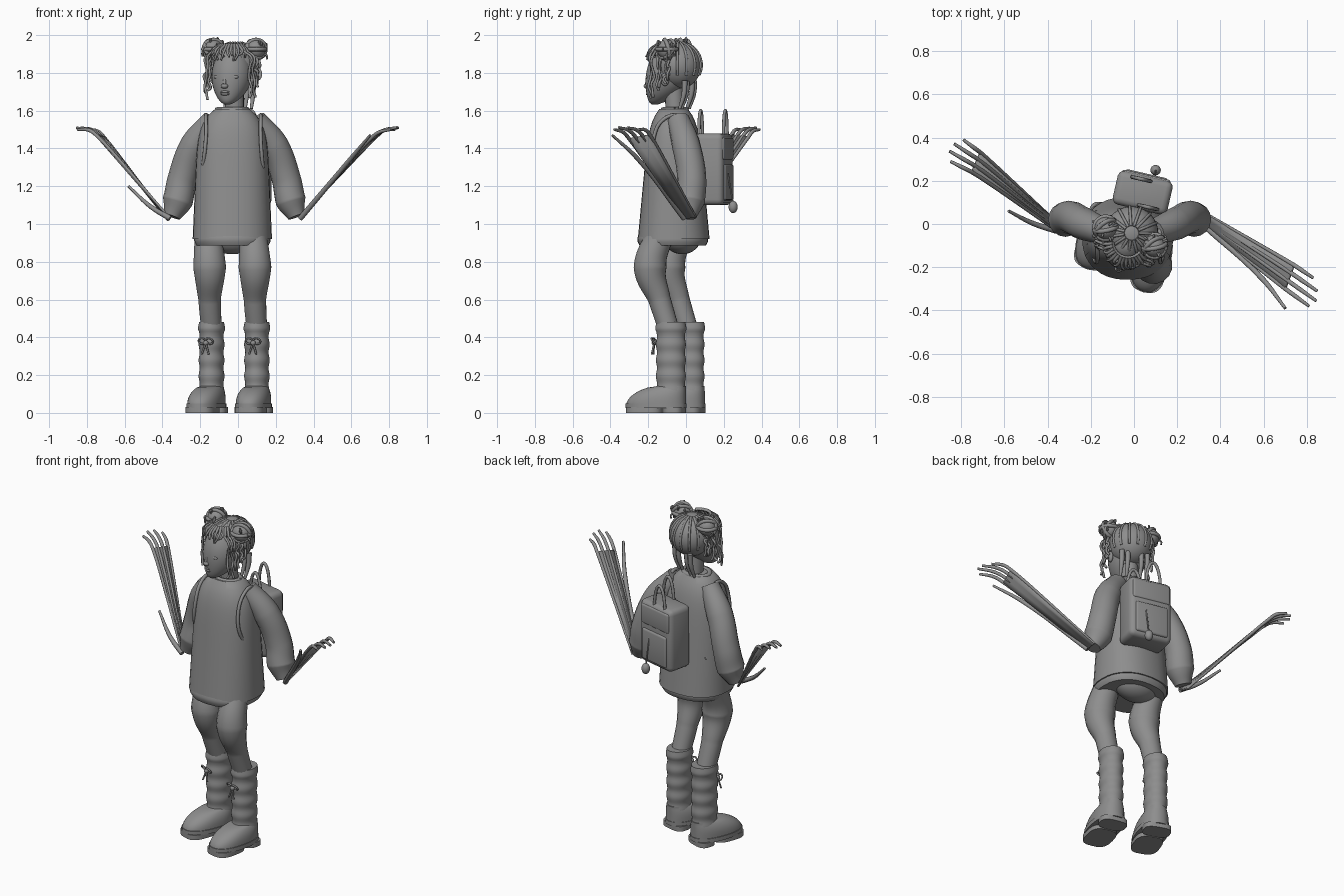
import bpy, bmesh, math, random
from math import sin, cos, pi, radians
from mathutils import Matrix, Vector

random.seed(4)
if "Cube" in bpy.data.objects:
    bpy.data.objects.remove(bpy.data.objects["Cube"])

grey = bpy.data.materials.new("clay_grey")
grey.use_nodes = True
colour = (.27, .27, .27, 1)
grey.diffuse_color = colour
grey.node_tree.nodes["Principled BSDF"].inputs["Base Color"].default_value = colour


def frame(x, y, z=0, yaw=0):
    return Matrix.Translation((x, y, z)) @ Matrix.Rotation(radians(yaw), 4, "Z")


def add_object(name, data):
    data.materials.append(grey)
    obj = bpy.data.objects.new(name, data)
    bpy.context.collection.objects.link(obj)
    return obj


def add_mesh(name, bm):
    bmesh.ops.recalc_face_normals(bm, faces=bm.faces)
    mesh = bpy.data.meshes.new(name)
    bm.to_mesh(mesh)
    bm.free()
    mesh.shade_smooth()
    mesh.set_sharp_from_angle(angle=radians(50))
    return add_object(name, mesh)


def loft(name, rings, mat=Matrix(), square=2, sides=32):
    """Stack rounded outlines, each given as height, centre x and y, radius x and y."""
    bm = bmesh.new()
    loops = []
    for height, centre_x, centre_y, radius_x, radius_y in rings:
        loop = []
        for i in range(sides):
            c, s = cos(2 * pi * i / sides), sin(2 * pi * i / sides)
            x = centre_x + radius_x * math.copysign(abs(c) ** (2 / square), c)
            y = centre_y + radius_y * math.copysign(abs(s) ** (2 / square), s)
            loop.append(bm.verts.new(mat @ Vector((x, y, height))))
        loops.append(loop)
    for low, high in zip(loops, loops[1:]):
        for i in range(sides):
            bm.faces.new((low[i - 1], low[i], high[i], high[i - 1]))
    bm.faces.new(loops[0])
    bm.faces.new(loops[-1])
    return add_mesh(name, bm)


def ball(name, centre, radii, mat=Matrix()):
    bm = bmesh.new()
    placed = mat @ Matrix.Translation(centre) @ Matrix.Diagonal((*radii, 1))
    bmesh.ops.create_uvsphere(bm, u_segments=24, v_segments=16, radius=1, matrix=placed)
    return add_mesh(name, bm)


def box(name, centre, size, bevel, mat=Matrix()):
    bm = bmesh.new()
    placed = mat @ Matrix.Translation(centre) @ Matrix.Diagonal((*size, 1))
    bmesh.ops.create_cube(bm, size=1, matrix=placed)
    bmesh.ops.bevel(bm, geom=bm.edges[:], offset=bevel, segments=3, profile=.5, affect="EDGES")
    return add_mesh(name, bm)


def tube(name, points, radii, mat=Matrix(), detail=2):
    """Round tube through the points; radii is one value or one value per point."""
    curve = bpy.data.curves.new(name, "CURVE")
    curve.dimensions = "3D"
    curve.bevel_depth, curve.bevel_resolution, curve.resolution_u = 1, detail, detail * 3
    curve.use_fill_caps = True
    spline = curve.splines.new("BEZIER")
    spline.bezier_points.add(len(points) - 1)
    for i, (knot, point) in enumerate(zip(spline.bezier_points, points)):
        knot.co = mat @ Vector(point)
        knot.handle_left_type = knot.handle_right_type = "AUTO"
        knot.radius = radii[i] if isinstance(radii, tuple) else radii
    return add_object(name, curve)


def arc(centre, across, along, start=0, end=360, steps=10):
    """Points on an ellipse spanned by two vectors."""
    angles = [radians(start + (end - start) * i / steps) for i in range(steps + 1)]
    return [Vector(centre) + Vector(across) * cos(a) + Vector(along) * sin(a) for a in angles]


# Sweater narrowing to the collar, hem band and the garment under it
sweater = []
for i in range(21):
    t = i / 20
    shoulder = t ** 10
    sweater.append((.92 + .69 * t, -.03, -.065, .21 - .03 * t - .09 * shoulder,
                    .19 - .065 * t - .05 * shoulder))
loft("sweater", sweater, square=2.3)
loft("hem_band", [(.885 + .02 * i, -.03, -.07, .195 + bulge, .18 + bulge)
                  for i, bulge in enumerate((-.005, .006, .008, 0))], square=2.3)
ball("inner_skirt", (-.03, -.02, .93), (.14, .1, .09))
tube("collar", arc((-.03, -.06, 1.605), (.08, 0, 0), (0, .06, 0)), .014)

# Sleeves, puffed towards the cuffs
for side, s in (("left", 1), ("right", -1)):
    sleeve = [(.11, -.04, 1.55), (.21, 0, 1.42), (.275, .03, 1.24), (.3, .02, 1.12), (.33, .01, 1.04)]
    tube(side + "_sleeve", sleeve, (.06, .075, .077, .08, .046), Matrix.Diagonal((s, 1, 1, 1)) @ frame(-.02 * s, 0),
         detail=6)


# Long thin hands: a webbed palm with faint tendons, four fingers and a thumb
def hand(side, cuff, knuckles, tips, thumb):
    cuff, knuckles, tips = [[Vector(p) for p in pair] for pair in (cuff, knuckles, tips)]
    bm = bmesh.new()
    rows = []
    for i in range(4):
        start, base, tip = [pair[0].lerp(pair[1], i / 3) for pair in (cuff, knuckles, tips)]
        tip += (tip - base) * .3 * sin(pi * i / 3)
        bend = base.lerp(tip, .4) + Vector((0, 0, .015))
        tube(side + "_finger", [start, base, bend, tip], (.006, .01, .01, .007))
        rows.append([bm.verts.new(start), bm.verts.new(base)])
    for near, far in zip(rows, rows[1:]):
        bm.faces.new((*near, *reversed(far)))
    palm = add_mesh(side + "_palm", bm)
    skin = palm.modifiers.new("thickness", "SOLIDIFY")
    skin.thickness, skin.offset = .014, 0
    tube(side + "_thumb", [cuff[1], *thumb], (.015, .012, .007))


hand("left", [(.33, .05, 1.04), (.33, -.01, 1.03)], [(.74, -.19, 1.47), (.7, -.3, 1.45)],
     [(.83, -.25, 1.5), (.81, -.38, 1.5)], [(.6, -.26, 1.35), (.7, -.39, 1.47)])
hand("right", [(-.37, .02, 1.02), (-.36, -.03, 1.03)], [(-.71, .33, 1.46), (-.75, .24, 1.47)],
     [(-.79, .39, 1.5), (-.85, .29, 1.5)], [(-.46, 0, 1.09), (-.58, .06, 1.2)])


# Legs and creased boots with soles, treads and bows
def leg_and_boot(side, x, y, yaw):
    tube(side + "_leg", [(-.02, -.05, .96), (-.01, -.11, .77), (-.01, -.06, .6), (0, -.01, .44)],
         (.07, .088, .06, .055), frame(x, y), detail=6)
    boot = frame(x, y, 0, yaw)
    shaft = []
    for i in range(40):
        crease = .003 * sin(i * .75) + (.003 if i > 34 else 0)
        shaft.append((.09 + i * .01, 0, 0, .064 + crease, .077 + crease))
    loft(side + "_boot_shaft", shaft, boot)
    foot = []
    for i in range(13):
        length = .075 + .085 * cos(pi * i / 24) ** .55
        foot.append((.04 + .0085 * i, 0, .08 - length, .086 - .03 * (i / 12) ** 3, length))
    loft(side + "_boot_foot", foot, boot, 2.3)
    loft(side + "_boot_sole", [(z, 0, -.08, .09, .163) for z in (.025, .05)], boot, 2.3)
    for part, middle, length in (("heel", .02, .055), ("fore", -.14, .1)):
        loft(f"{side}_{part}_tread", [(z, 0, middle, .08, length) for z in (0, .03)], boot, 3)
    knot = Vector((0, -.09, .37))
    ball(side + "_bow_knot", knot, [.014] * 3, boot)
    for s in (-1, 1):
        tube(side + "_bow_loop", arc(knot + Vector((s * .02, 0, .01)), (.02, 0, 0), (0, -.01, .015)), .005, boot)
        tube(side + "_bow_end", [knot, knot + Vector((s * .02, -.01, -.06))], .005, boot)


leg_and_boot("left", .1, -.08, -13)
leg_and_boot("right", -.14, .02, -20)

# Backpack with pocket, flap, handles and a hanging charm
pack = frame(.04, .145, 1.29, -13)
box("backpack", (0, 0, 0), (.26, .16, .38), .03, pack)
box("backpack_pocket", (0, .075, -.07), (.2, .03, .19), .012, pack)
box("backpack_flap", (0, .07, .11), (.23, .03, .12), .012, pack)
for x, y in ((-.02, .06), (.04, -.06)):
    tube("backpack_handle", arc((x, y, .15), (.045, 0, 0), (0, 0, .16), 0, 180), .009, pack)
tube("charm_cord", [(.04, .08, .02), (.035, .115, -.18)], .004, pack)
ball("charm", (.035, .115, -.2), (.024, .024, .032), pack)
for x in (-.17, .12):
    tube("shoulder_strap", [(x, .04, 1.45), (x, -.03, 1.57), (x, -.11, 1.56), (x, -.17, 1.46),
                            (x * 1.1, -.15, 1.3), (x * 1.2, -.05, 1.2), (x, .06, 1.15)], .01)

# Head and face, turned a little towards the right
head = frame(-.02, -.065, 0, -20)
tube("neck", [(0, .01, 1.56), (0, 0, 1.72)], .05, head, 5)
face = []
for i in range(31):
    t = (i + .3) / 30.6
    swell = sin(pi * t) ** .55
    face.append((1.63 + .32 * t, 0, -.03 - .08 * (1 - t) ** 4, .107 * swell, .115 * swell))
loft("face", face, head)
ball("nose", (0, -.15, 1.73), (.02, .018, .014), head)
tube("nose_bridge", [(0, -.138, 1.79), (0, -.154, 1.74)], .009, head)
for z in (1.688, 1.7):
    ball("lip", (0, -.14, z), (.027, .014, .008), head)
for s in (-1, 1):
    ball("eye", (s * .045, -.125, 1.778), (.024, .014, .012), head)
    ball("ear", (s * .108, -.01, 1.765), (.013, .024, .034), head)

# Hair cap with braided rows following its surface
cap, cap_size = Vector((0, .025, 1.84)), .124
ball("hair_cap", cap, [cap_size] * 3, head)
for turn in range(0, 360, 24):
    outward = Vector((sin(radians(turn)), cos(radians(turn)), 0)) * cap_size
    tube("braid_row", arc(cap, outward, (0, 0, cap_size), -25, 75, 5), .007, head)


def jitter(size):
    return Vector([random.uniform(-size, size) for axis in range(3)])


# Two wound buns with loose ends, and locks beside the face and at the nape
for s in (-1, 1):
    bun = Vector((s * .12, .005, 1.925))
    ball("hair_bun", bun, [.052] * 3, head)
    for k in range(3):
        tilt = Matrix.Rotation(k, 3, "Y") @ Matrix.Rotation(k / 2, 3, "X")
        tube("bun_coil", arc(bun, tilt @ Vector((.052, 0, 0)), tilt @ Vector((0, .052, 0))), .011, head)
    for k in range(12):
        away = (jitter(1) + Vector((0, 0, .3))).normalized() * .067
        tube("bun_strand", [bun + away * .7, bun + away, bun + away + Vector((0, 0, -.02))], .005, head)
    for k in range(6):
        top = Vector((s * (.125 + .01 * (k % 2)), -.09 + k * .022, 1.88))
        length = .22 - .02 * k
        lock = [top + Vector((0, 0, -length * i / 6)) + jitter(.01) for i in range(7)]
        tube("side_lock", [(s * .08, top.y, 1.92), *lock], .007, head)
    for x in (s * .04, s * .075):
        tube("nape_lock", [(x, .09, 1.76), (x, .085, 1.69), (x, .06, 1.61)], (.015, .014, .008), head)

# Thin short fringe over the forehead
for angle in range(-65, 66, 10):
    outward = Vector((sin(radians(angle)), -cos(radians(angle)), 0)) * .115
    root = Vector((0, -.02, 1.95))
    fringe = [root + outward * .6, root + outward + Vector((0, 0, -.04)),
              root + outward + Vector((0, 0, -.075)) + jitter(.018)]
    tube("fringe_lock", fringe, (.009, .007, .005), head)
